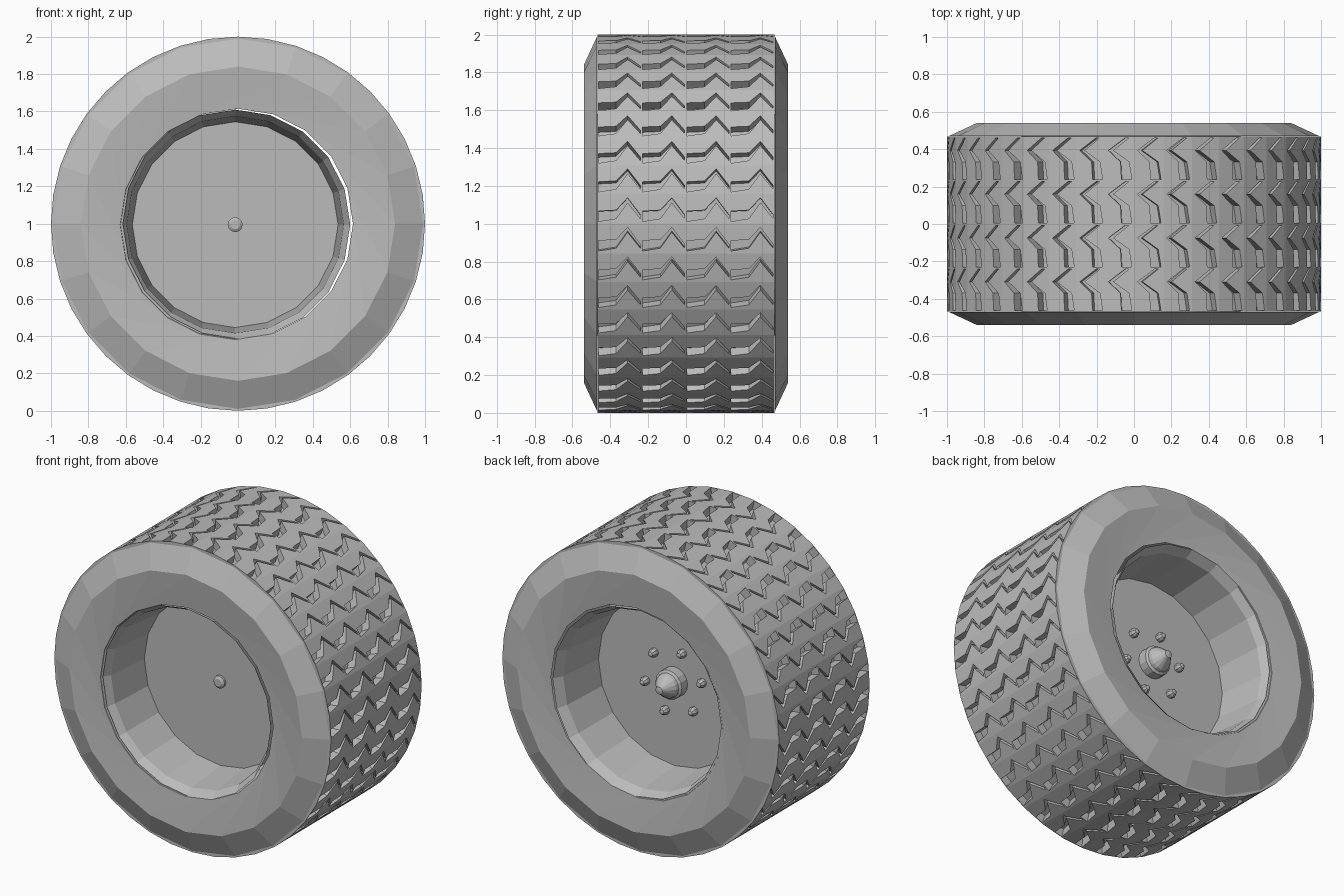
import bpy, bmesh
from math import sin, cos, pi, radians
from mathutils import Matrix, Vector

if "Cube" in bpy.data.objects:
    bpy.data.objects.remove(bpy.data.objects["Cube"])

grey = bpy.data.materials.new("plain_grey")
grey.use_nodes = True
grey.diffuse_color = (0.5, 0.5, 0.5, 1)
grey.node_tree.nodes["Principled BSDF"].inputs["Base Color"].default_value = (0.5, 0.5, 0.5, 1)

TYRE = Vector((0, 0, 1))
RIM = Vector((-0.015, 0, 0.995))


def finish(name, bm, origin, solid=False):
    if solid:
        bmesh.ops.recalc_face_normals(bm, faces=bm.faces)
    mesh = bpy.data.meshes.new(name)
    bm.to_mesh(mesh)
    bm.free()
    mesh.materials.append(grey)
    obj = bpy.data.objects.new(name, mesh)
    obj.location = origin
    bpy.context.collection.objects.link(obj)
    return obj


def lathe(name, profile, sides, origin, closed=False, twist=None, turn=0, solid=False):
    """Spin (radius, y) points about the axle; twist offsets each ring in steps."""
    bm = bmesh.new()
    rings = []
    for i, (r, y) in enumerate(profile):
        start = pi / 2 + (twist[i] if twist else 0) * 2 * pi / sides
        if r == 0:
            rings.append([bm.verts.new((0, y, 0))] * sides)
        else:
            rings.append([bm.verts.new((r * cos(start + k * 2 * pi / sides), y,
                                        r * sin(start + k * 2 * pi / sides)))
                          for k in range(sides)])
    pairs = list(zip(rings, rings[1:]))
    if closed:
        pairs.append((rings[-1], rings[0]))
    for a, b in pairs:
        for k in range(sides):
            n = (k + 1) % sides
            bm.faces.new(dict.fromkeys((a[k], a[n], b[n], b[k])))
    if turn:
        bm.transform(Matrix.Rotation(turn, 4, 'Z'))
    return finish(name, bm, origin, solid)


# Sidewalls with bevelled shoulders and a swirled inner edge
side = [(0.99, -0.47), (0.84, -0.54), (0.615, -0.515)]
for name, turn in (("front_sidewall", 0), ("back_sidewall", pi)):
    lathe(name, side, 20, TYRE, twist=(0, 0, 2), turn=turn)

# Tread band
tread = lathe("tread", [(1, -0.468), (1, 0.468), (0.88, 0.468), (0.88, -0.468)],
              40, TYRE, closed=True, solid=True)

# Boomerang notches: (fraction across the row, distance around the tyre)
notch = [(0.02, -0.035), (0.42, -0.02), (0.68, 0.065), (0.97, -0.02),
         (0.97, 0), (0.68, 0.09), (0.42, 0.025), (0.02, 0.02)]
bm = bmesh.new()
rows, count, width = 4, 40, 0.234
for row in range(rows):
    for k in range(count):
        a = 2 * pi * (k + 0.3) / count
        out = Vector((cos(a), 0, sin(a)))
        around = Vector((-sin(a), 0, cos(a)))
        loops = []
        for depth in (0.94, 1.06):
            loops.append([bm.verts.new(out * depth + around * t
                                       + Vector((0, (row - 2 + u) * width, 0)))
                          for u, t in notch])
        low, high = loops
        bm.faces.new(low)
        bm.faces.new(high[::-1])
        for i in range(len(notch)):
            j = (i + 1) % len(notch)
            bm.faces.new((low[j], low[i], high[i], high[j]))
cutter = finish("notch_cutter", bm, TYRE, solid=True)
cutter.hide_render = True
cut = tread.modifiers.new("notches", 'BOOLEAN')
cut.operation = 'DIFFERENCE'
cut.solver = 'EXACT'
cut.object = cutter
bpy.context.view_layer.objects.active = tread
tread.select_set(True)
bpy.ops.object.modifier_apply(modifier=cut.name)
bpy.data.objects.remove(cutter)

# Rim barrel with flared lips, and the wheel disc inside it
lathe("rim_barrel", [(0.615, -0.52), (0.58, -0.46), (0.55, -0.16),
                     (0.55, 0.14), (0.58, 0.46), (0.615, 0.52)], 20, RIM)
lathe("wheel_disc", [(0, -0.16), (0.55, -0.16), (0.55, 0.14), (0, 0.14)], 20, RIM, solid=True)

# Small cap on the front
lathe("front_cap", [(0, -0.185), (0.025, -0.185), (0.04, -0.175), (0.04, -0.155),
                    (0, -0.155)], 12, RIM, solid=True)

# Hub with a conical nose on the back
lathe("hub", [(0, 0.13), (0.095, 0.13), (0.095, 0.2), (0.08, 0.21), (0.075, 0.23),
              (0.035, 0.28), (0.025, 0.3), (0, 0.305)], 16, RIM, solid=True)

# Six wheel bolts with domed heads
for k in range(6):
    a = radians(13 + 60 * k)
    spot = RIM + Vector((-0.21 * cos(a), 0, 0.21 * sin(a)))
    lathe(f"bolt_{k + 1}", [(0, 0.13), (0.028, 0.13), (0.028, 0.165), (0.016, 0.185),
                            (0, 0.19)], 8, spot, solid=True)
